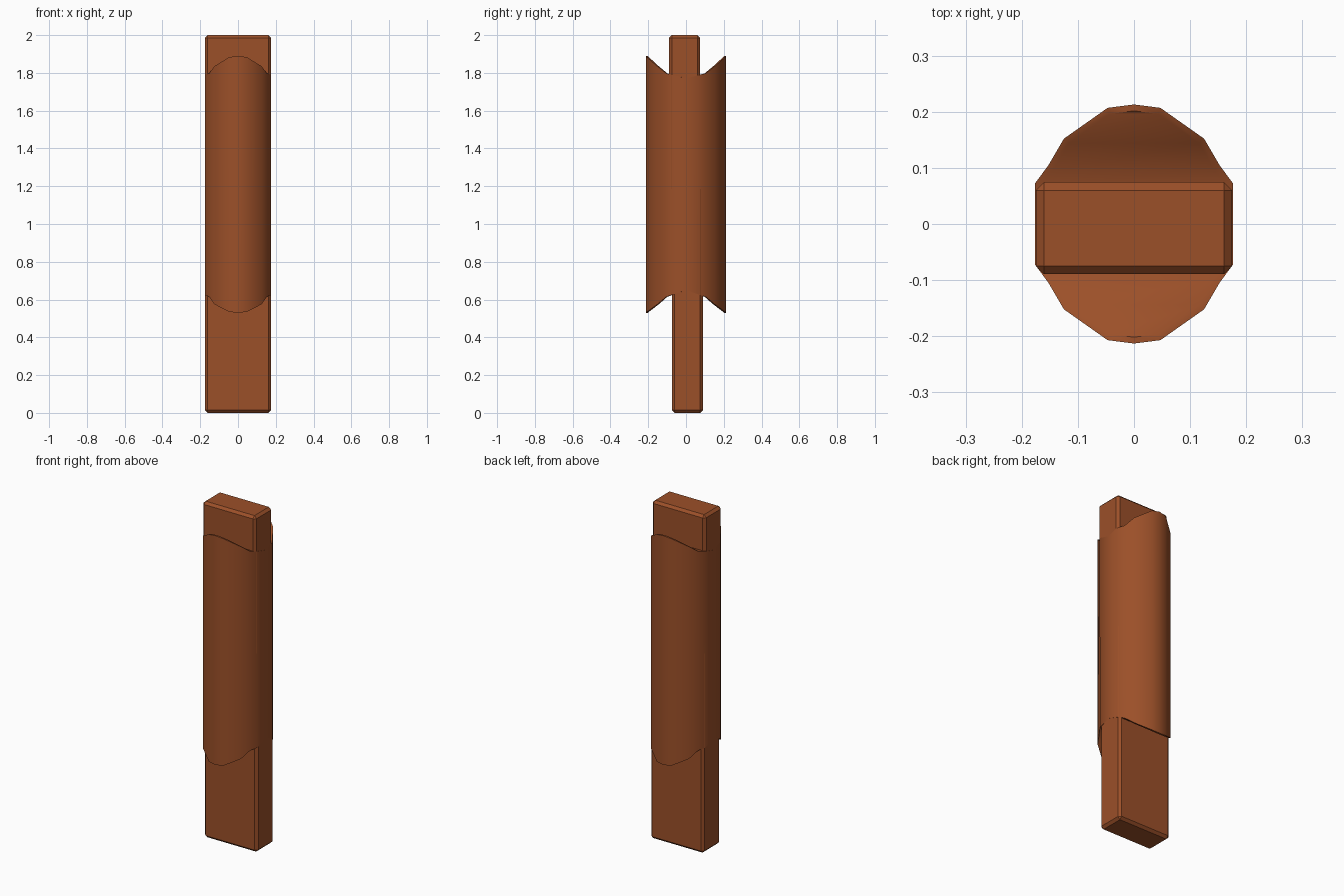
import bpy, bmesh, math

if "Cube" in bpy.data.objects:
    bpy.data.objects.remove(bpy.data.objects["Cube"])

wood = bpy.data.materials.new("reddish brown")
wood.diffuse_color = (0.33, 0.08, 0.022, 1)
wood.use_nodes = True
wood.node_tree.nodes["Principled BSDF"].inputs["Base Color"].default_value = wood.diffuse_color


def finish(bm, name):
    bmesh.ops.recalc_face_normals(bm, faces=bm.faces[:])
    me = bpy.data.meshes.new(name)
    bm.to_mesh(me)
    bm.free()
    ob = bpy.data.objects.new(name, me)
    bpy.context.collection.objects.link(ob)
    me.materials.append(wood)
    return ob


def bar(name, y, z0, z1):
    """Flat bar with chamfered edges."""
    bm = bmesh.new()
    bmesh.ops.create_cube(bm, size=1)
    for v in bm.verts:
        v.co.x *= 0.35
        v.co.y = v.co.y * 0.164 + y
        v.co.z = z0 if v.co.z < 0 else z1
    bmesh.ops.bevel(bm, geom=bm.edges[:], offset=0.0145, segments=1,
                    affect='EDGES', profile=0.5)
    return finish(bm, name)


# Two bars, slightly offset from each other
bar("lower_bar", 0.0075, 0, 1.2)
bar("upper_bar", -0.0075, 1.2 - 0.03, 2)

# Grip sleeve: half profile as (x, y, top z, bottom z), mirrored in x and y
quarter = [(0, 0.213, 1.89, 0.53), (0.047, 0.207, 1.883, 0.535),
           (0.125, 0.152, 1.835, 0.575), (0.153, 0.104, 1.797, 0.615),
           (0.176, 0.073, 1.79, 0.625)]
side = quarter + [(0.176, 0, 1.77, 0.65)] + \
    [(x, -y, t, b) for x, y, t, b in reversed(quarter)]
ring = side + [(-x, y, t, b) for x, y, t, b in reversed(side[1:-1])]
n, last = len(ring), len(side) - 1

bm = bmesh.new()
outer = {k: [bm.verts.new((p[0], p[1], p[k])) for p in ring] for k in (2, 3)}
for i in range(n):
    j = (i + 1) % n
    bm.faces.new((outer[2][i], outer[2][j], outer[3][j], outer[3][i]))
for k in (2, 3):
    # narrow rim around each end
    inner = [bm.verts.new((p[0] * 0.93, p[1] * 0.947, p[k])) for p in ring]
    for i in range(n):
        j = (i + 1) % n
        bm.faces.new((outer[k][i], outer[k][j], inner[j], inner[i]))
    # scooped end made of strips running across x
    for i in range(last):
        quad = [inner[i], inner[i + 1], inner[(n - i - 1) % n], inner[(n - i) % n]]
        bm.faces.new(list(dict.fromkeys(quad)))
sleeve = finish(bm, "grip_sleeve")

bpy.ops.object.select_all(action='DESELECT')
sleeve.select_set(True)
bpy.context.view_layer.objects.active = sleeve
bpy.ops.object.shade_smooth_by_angle(angle=math.radians(40))
